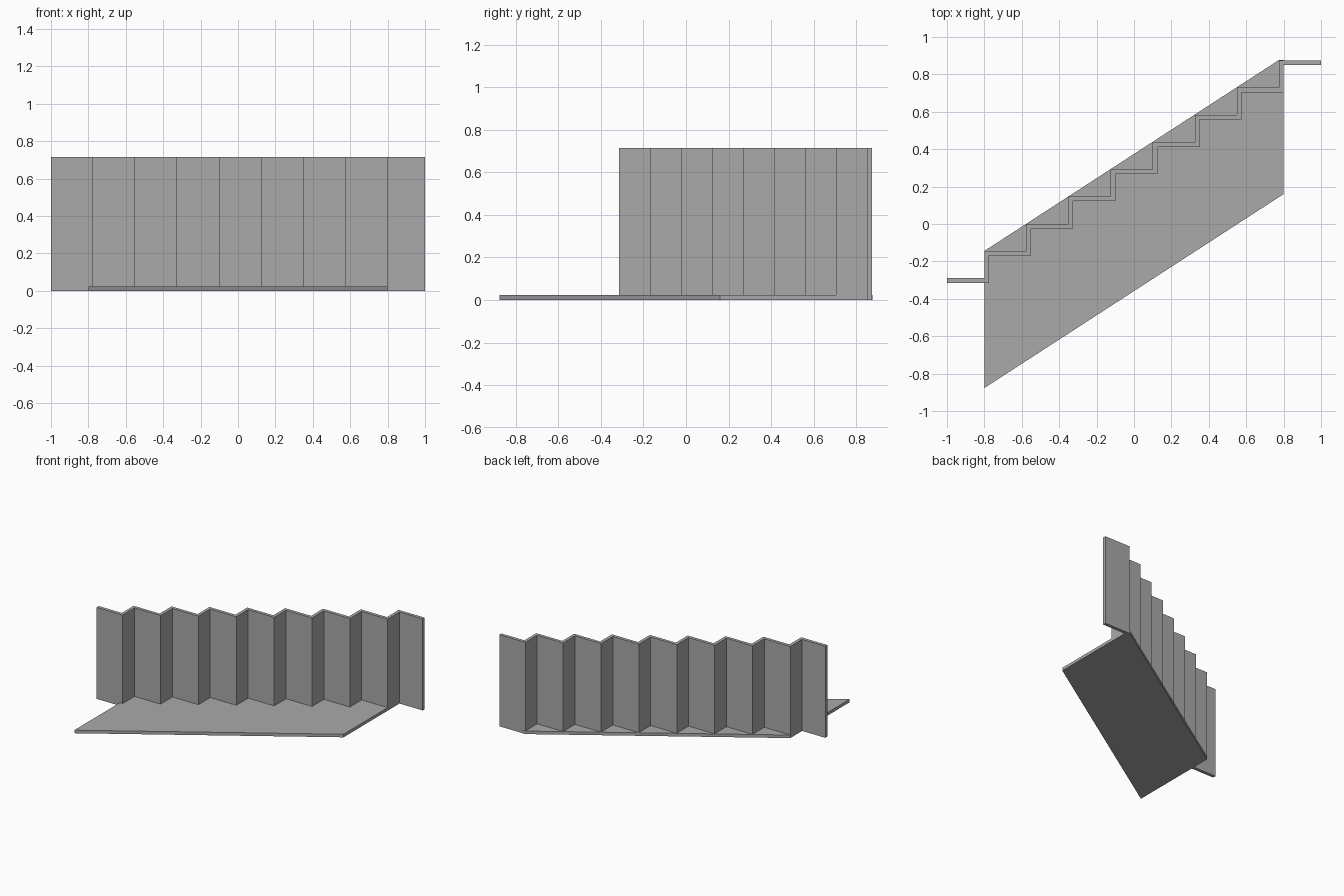
import bpy
import bmesh

cube = bpy.data.objects.get("Cube")
if cube:
    bpy.data.objects.remove(cube, do_unlink=True)

grey = bpy.data.materials.new("plain grey")
grey.use_nodes = True
colour = (0.4, 0.4, 0.4, 1)
grey.diffuse_color = colour
grey.node_tree.nodes["Principled BSDF"].inputs["Base Color"].default_value = colour

STEPS = 8
PITCH_X, PITCH_Y = 0.225, 0.1456
THICK = 0.025
WALL_HEIGHT = 0.715
START_X, START_Y = -0.775, -0.315
HALF_DEPTH = 0.877


def prism(name, outline, height):
    """Extrude a flat outline up from the ground."""
    bm = bmesh.new()
    base = bm.faces.new([bm.verts.new((x, y, 0)) for x, y in outline])
    top = bmesh.ops.extrude_face_region(bm, geom=[base], use_keep_orig=True)
    verts = [v for v in top["geom"] if isinstance(v, bmesh.types.BMVert)]
    bmesh.ops.translate(bm, vec=(0, 0, height), verts=verts)
    bmesh.ops.recalc_face_normals(bm, faces=bm.faces)
    mesh = bpy.data.meshes.new(name)
    bm.to_mesh(mesh)
    bm.free()
    mesh.materials.append(grey)
    obj = bpy.data.objects.new(name, mesh)
    bpy.context.collection.objects.link(obj)
    return obj


# Zigzag wall: a stepped front line and the same line offset for the back
front = [(-1, START_Y)]
for i in range(STEPS):
    x = START_X + i * PITCH_X
    front += [(x, START_Y + i * PITCH_Y), (x, START_Y + (i + 1) * PITCH_Y)]
front.append((1, START_Y + STEPS * PITCH_Y))
back = [(x if abs(x) == 1 else x - THICK, y + THICK) for x, y in front]
prism("zigzag_wall", front + back[::-1], WALL_HEIGHT)

# Slanted floor slab, its back edge touching the wall's rear corners
floor = [(-0.8, -HALF_DEPTH), (0.8, 0.16), (0.8, HALF_DEPTH),
         (0.775, HALF_DEPTH), (-0.8, -0.144)]
prism("floor_slab", floor, 0.024)
